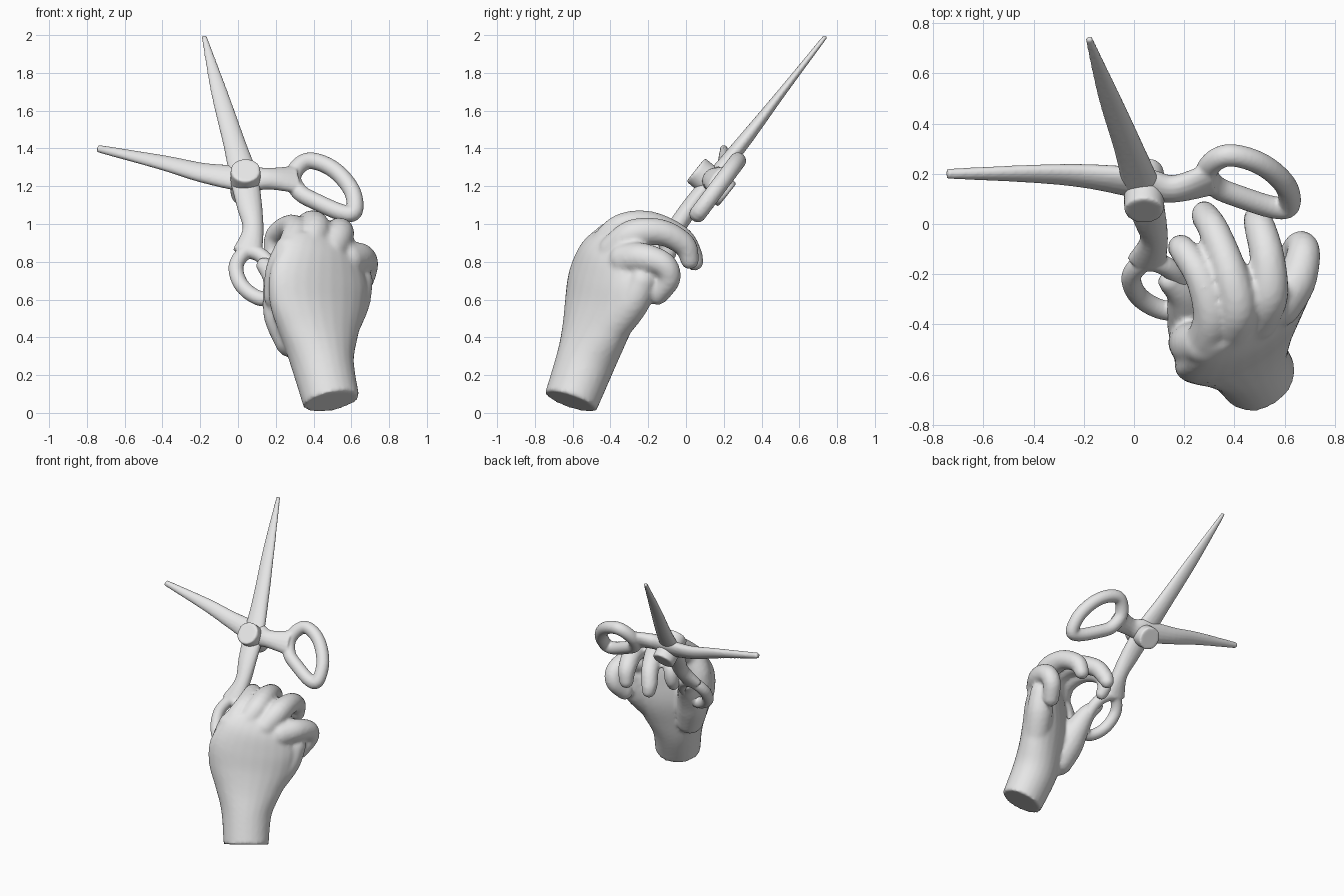
import bpy, bmesh, math
from mathutils import Vector, Matrix

cube = bpy.data.objects.get("Cube")
if cube:
    bpy.data.objects.remove(cube)

grey = bpy.data.materials.new("plaster grey")
grey.use_nodes = True
grey.diffuse_color = (0.8, 0.8, 0.8, 1)
grey.node_tree.nodes["Principled BSDF"].inputs["Base Color"].default_value = (0.8, 0.8, 0.8, 1)

# Normal of the tilted plane in which the scissors open
PLANE = Vector((0, -0.78, 0.62)).normalized()
# The hand is turned about the upright axis, little finger side to the back
TURN = math.radians(33)
PALM = Vector((-math.sin(TURN), math.cos(TURN), 0))


def resample(rows, closed, steps=5):
    """Catmull-Rom curve through rows of (x, y, z, half width, half thickness)."""
    n = len(rows)
    pick = (lambda i: rows[i % n]) if closed else (lambda i: rows[max(0, min(n - 1, i))])
    out = []
    for i in range(n if closed else n - 1):
        a, b, c, d = (pick(i + k) for k in (-1, 0, 1, 2))
        for s in range(steps):
            t = s / steps
            out.append([0.5 * (2 * q + (r - p) * t + (2 * p - 5 * q + 4 * r - u) * t * t
                               + (3 * q - p - 3 * r + u) * t ** 3)
                        for p, q, r, u in zip(a, b, c, d)])
    return out if closed else out + [list(rows[-1])]


def loft(bm, rows, flat, closed=False, sides=16):
    """Sweep an ellipse along a path, keeping its thin axis near the flat direction."""
    rows = resample(rows, closed)
    flat = Vector(flat)
    n = len(rows)
    rings = []
    for i, row in enumerate(rows):
        before = rows[i - 1] if closed or i else row
        after = rows[(i + 1) % n] if closed or i < n - 1 else row
        tangent = (Vector(after[:3]) - Vector(before[:3])).normalized()
        side = flat.cross(tangent).normalized()
        up = tangent.cross(side)
        ring = []
        for k in range(sides):
            a = math.tau * k / sides
            ring.append(bm.verts.new(Vector(row[:3]) + side * math.cos(a) * row[3]
                                     + up * math.sin(a) * row[4]))
        rings.append(ring)
    for i in range(n if closed else n - 1):
        r, s = rings[i], rings[(i + 1) % n]
        for k in range(sides):
            j = (k + 1) % sides
            bm.faces.new((r[k], r[j], s[j], s[k]))
    if not closed:
        bm.faces.new(rings[0][::-1])
        bm.faces.new(rings[-1])


def ball(bm, centre, radius):
    bmesh.ops.create_uvsphere(bm, u_segments=16, v_segments=10, radius=radius,
                              matrix=Matrix.Translation(centre))


def digit(bm, rows):
    """Round finger: path of (x, y, z, radius) with rounded ends."""
    loft(bm, [(*r, r[3]) for r in rows], (1, 0, 0))
    for r in (rows[0], rows[-1]):
        ball(bm, r[:3], r[3])


def finish(bm, name, voxel, smoothing):
    """Fuse overlapping pieces into one soft skin."""
    bmesh.ops.recalc_face_normals(bm, faces=bm.faces)
    mesh = bpy.data.meshes.new(name)
    bm.to_mesh(mesh)
    bm.free()
    mesh.materials.append(grey)
    ob = bpy.data.objects.new(name, mesh)
    bpy.context.scene.collection.objects.link(ob)
    fuse = ob.modifiers.new("fuse", 'REMESH')
    fuse.mode = 'VOXEL'
    fuse.voxel_size = voxel
    fuse.use_smooth_shade = True
    soft = ob.modifiers.new("soften", 'SMOOTH')
    soft.factor = 0.5
    soft.iterations = smoothing


def scissor_half(name, arm, loop, height, radius):
    """Blade and shank in one sweep, with a finger loop whose y follows from z."""
    bm = bmesh.new()
    loft(bm, arm, PLANE)
    loft(bm, [(x, height(z), z, radius, radius) for x, z in loop], PLANE, closed=True)
    finish(bm, name, 0.008, 3)


# Half with the raised blade and the lower loop
scissor_half("raised_blade_half", [
    (-0.18, 0.74, 1.995, 0.014, 0.012), (-0.10, 0.51, 1.70, 0.044, 0.023),
    (-0.02, 0.30, 1.43, 0.06, 0.038), (0.03, 0.15, 1.25, 0.075, 0.042),
    (0.06, 0.03, 1.10, 0.068, 0.047), (0.08, -0.06, 0.97, 0.056, 0.048),
    (0.05, -0.15, 0.85, 0.08, 0.042)],
    [(0.04, 0.85), (-0.01, 0.78), (0.01, 0.69), (0.075, 0.625), (0.15, 0.605),
     (0.19, 0.68), (0.17, 0.78), (0.11, 0.84)],
    lambda z: 0.16 + (z - 1.25) * 0.78, 0.04)

# Half with the sideways blade and the free loop
scissor_half("sideways_blade_half", [
    (-0.745, 0.20, 1.40, 0.02, 0.02), (-0.40, 0.20, 1.325, 0.045, 0.03),
    (-0.18, 0.19, 1.27, 0.06, 0.04), (0.04, 0.16, 1.24, 0.08, 0.048),
    (0.16, 0.14, 1.24, 0.062, 0.05), (0.31, 0.18, 1.235, 0.09, 0.042)],
    [(0.29, 1.24), (0.32, 1.305), (0.38, 1.335), (0.47, 1.31), (0.55, 1.25),
     (0.61, 1.16), (0.615, 1.065), (0.55, 1.06), (0.42, 1.115), (0.33, 1.165)],
    lambda z: 0.06 + (z - 1.05) * 0.75, 0.045)

# Pivot screw through both halves
bm = bmesh.new()
turn = PLANE.to_track_quat('Z', 'Y').to_matrix().to_4x4()
centre = Vector((0.04, 0.135, 1.22))
bmesh.ops.create_cone(bm, cap_ends=True, segments=32, radius1=0.08, radius2=0.08,
                      depth=0.215, matrix=Matrix.Translation(centre) @ turn)
finish(bm, "pivot_screw", 0.008, 14)

# Hand: wrist and palm, then fingers, all fused
bm = bmesh.new()
loft(bm, [
    (0.495, -0.61, 0.06, 0.155, 0.14), (0.45, -0.54, 0.25, 0.172, 0.15),
    (0.43, -0.49, 0.40, 0.225, 0.145), (0.42, -0.45, 0.55, 0.285, 0.14),
    (0.425, -0.43, 0.70, 0.30, 0.125), (0.435, -0.41, 0.82, 0.255, 0.105),
    (0.44, -0.38, 0.91, 0.19, 0.07)], PALM, sides=24)

# Heel of the palm below the little finger
digit(bm, [(0.56, -0.37, 0.47, 0.09), (0.61, -0.28, 0.59, 0.09), (0.64, -0.23, 0.70, 0.075)])
# Ridge of the hand leading to the index knuckle
digit(bm, [(0.22, -0.47, 0.62, 0.085), (0.235, -0.48, 0.75, 0.09), (0.27, -0.48, 0.86, 0.08)])

# Index, middle, ring and little finger, then the thumb into the lower loop
for path in (
    [(0.28, -0.48, 0.86, 0.08), (0.31, -0.37, 0.955, 0.075), (0.27, -0.22, 0.985, 0.064),
     (0.20, -0.11, 0.94, 0.056), (0.185, -0.095, 0.86, 0.05), (0.19, -0.12, 0.81, 0.042)],
    [(0.37, -0.44, 0.87, 0.085), (0.41, -0.34, 0.975, 0.08), (0.38, -0.19, 0.997, 0.071),
     (0.32, -0.03, 0.93, 0.062), (0.285, 0.03, 0.84, 0.056), (0.28, 0.045, 0.80, 0.048)],
    [(0.49, -0.38, 0.86, 0.085), (0.535, -0.28, 0.945, 0.08), (0.53, -0.13, 0.955, 0.07),
     (0.50, -0.01, 0.89, 0.062), (0.485, 0.02, 0.81, 0.05)],
    [(0.58, -0.32, 0.81, 0.09), (0.645, -0.23, 0.82, 0.08), (0.675, -0.12, 0.785, 0.068),
     (0.66, -0.09, 0.71, 0.062), (0.62, -0.15, 0.63, 0.058)],
    [(0.29, -0.46, 0.39, 0.10), (0.245, -0.42, 0.52, 0.11), (0.215, -0.35, 0.63, 0.085),
     (0.19, -0.28, 0.72, 0.062), (0.14, -0.23, 0.78, 0.045)],
):
    digit(bm, path)
finish(bm, "hand", 0.014, 3)
